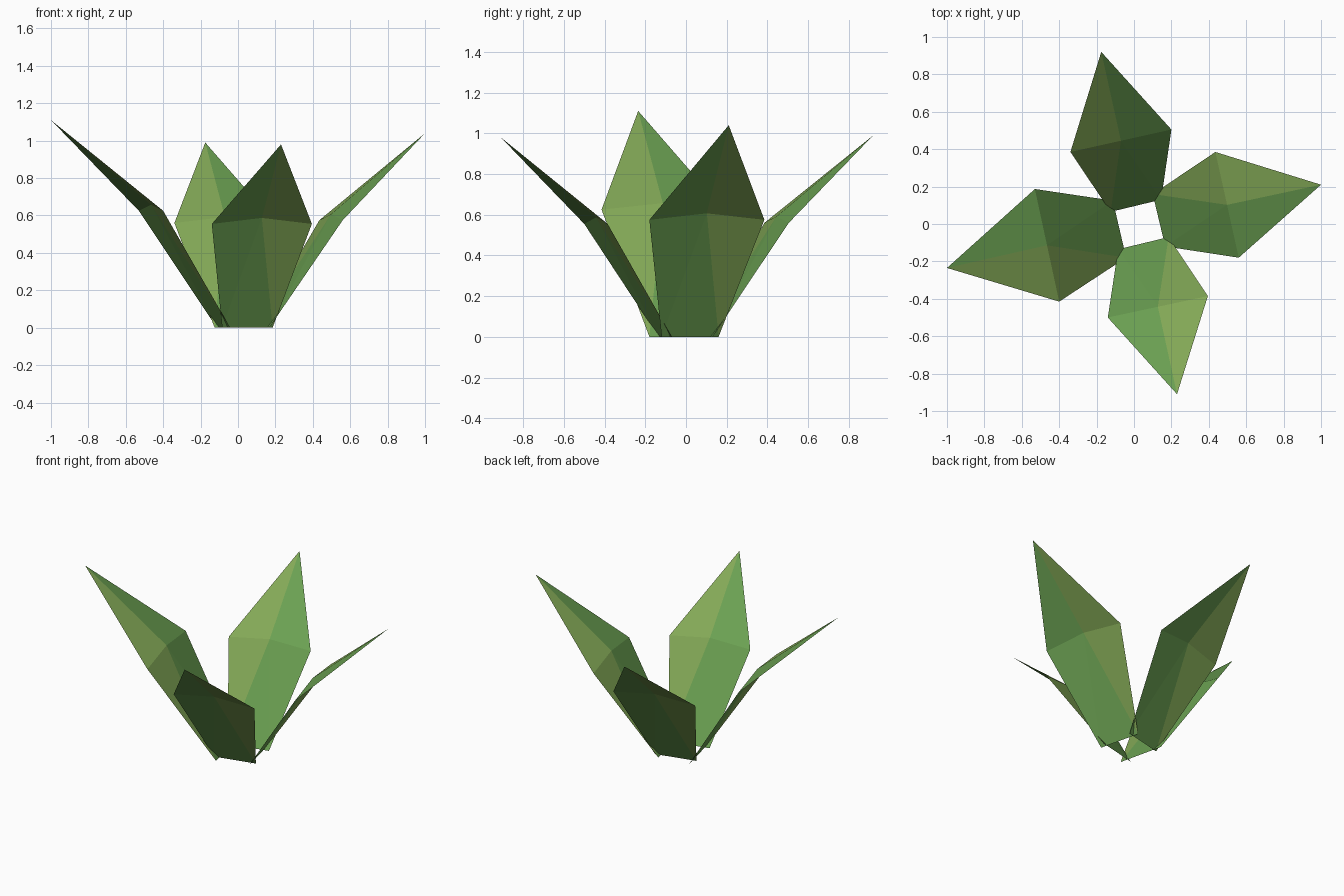
import bpy
from mathutils import Vector

if "Cube" in bpy.data.objects:
    bpy.data.objects.remove(bpy.data.objects["Cube"])


def material(name, color):
    m = bpy.data.materials.new(name)
    m.diffuse_color = color
    m.use_nodes = True
    m.node_tree.nodes["Principled BSDF"].inputs["Base Color"].default_value = m.diffuse_color
    return m


green = material("leaf_green", (0.145, 0.35, 0.083, 1))
olive = material("leaf_olive", (0.23, 0.40, 0.095, 1))


def leaf(name, base_l, base_r, mid_l, mid_r, mid_z, tip):
    """Folded leaf: straight base edge, raised centre on the widest line, pointed tip."""
    ml, mr = Vector((*mid_l, mid_z)), Vector((*mid_r, mid_z))
    centre = (ml + mr) / 2 + Vector((0, 0, 0.032))
    verts = [(*base_l, 0), (*base_r, 0), mr, ml, centre, tip]
    faces = [(0, 1, 4), (0, 4, 3), (3, 4, 5), (1, 2, 4), (4, 2, 5)]
    mesh = bpy.data.meshes.new(name)
    mesh.from_pydata(verts, [], [f[::-1] for f in faces])
    mesh.materials.append(green)
    mesh.materials.append(olive)
    for i in (3, 4):                      # one side of the fold is olive
        mesh.polygons[i].material_index = 1
    # upper surface faces the middle of the plant
    if mesh.polygons[0].normal.z < 0:
        mesh.flip_normals()
    obj = bpy.data.objects.new(name, mesh)
    bpy.context.collection.objects.link(obj)


# four leaves around the open centre
leaf("front_leaf", (-0.085, -0.135), (0.185, -0.07), (-0.14, -0.50), (0.395, -0.385),
     0.555, (0.23, -0.91, 0.98))
leaf("right_leaf", (0.167, -0.12), (0.10, 0.16), (0.56, -0.18), (0.435, 0.385),
     0.575, (1.0, 0.21, 1.04))
leaf("back_leaf", (0.145, 0.13), (-0.125, 0.065), (0.20, 0.505), (-0.34, 0.385),
     0.56, (-0.175, 0.92, 0.99))
leaf("left_leaf", (-0.113, 0.125), (-0.042, -0.18), (-0.53, 0.187), (-0.40, -0.415),
     0.625, (-1.0, -0.235, 1.11))
